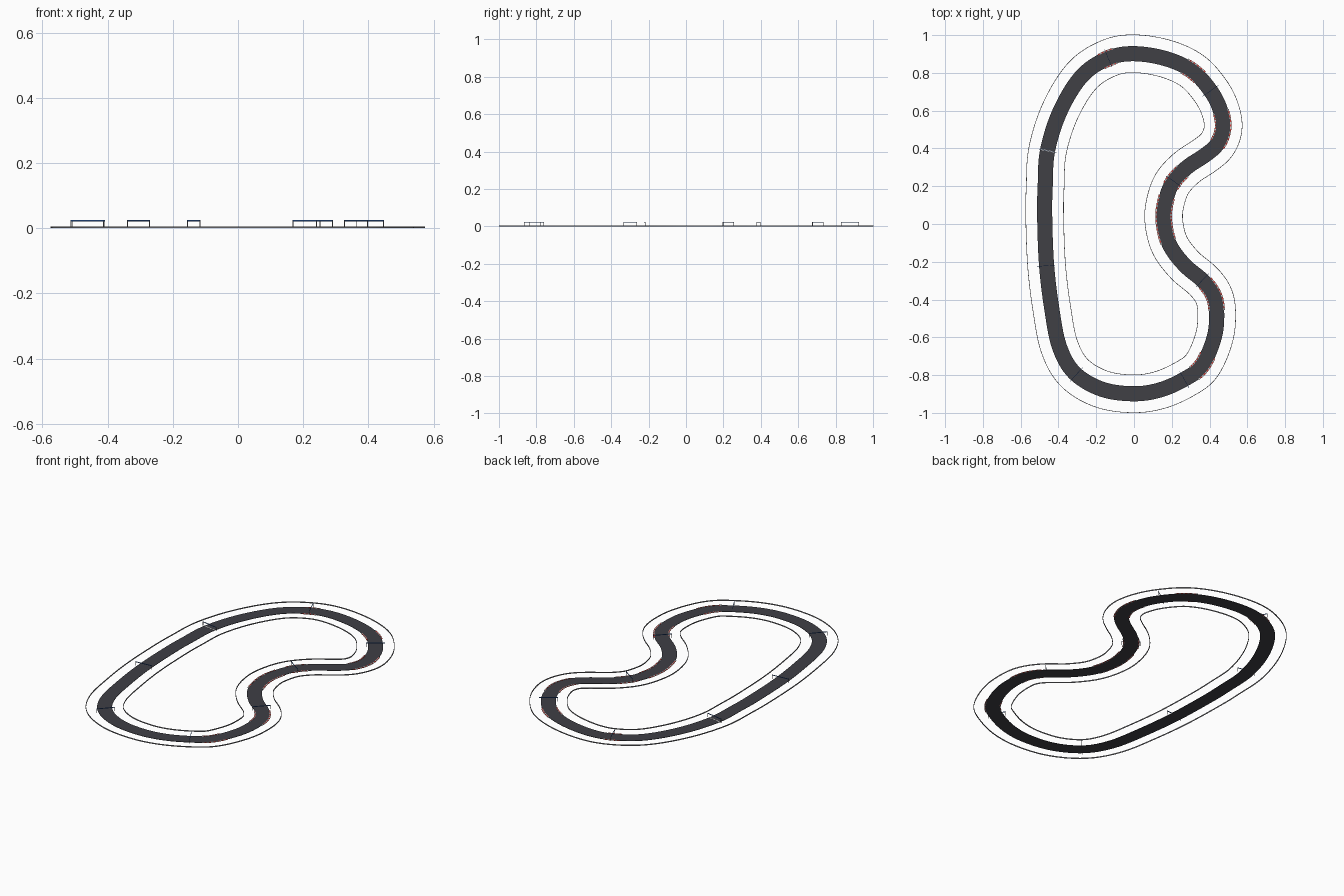
import bpy, bmesh, math
from mathutils import Vector

if "Cube" in bpy.data.objects:
    bpy.data.objects.remove(bpy.data.objects["Cube"])

# Centre line of the circuit, clockwise from the start line
PATH = [(-.458, .388), (-.39, .60), (-.275, .785), (-.135, .878), (0, .902), (.17, .875),
        (.31, .81), (.405, .706), (.455, .61), (.473, .51), (.44, .42), (.37, .36), (.28, .30),
        (.203, .217), (.167, .12), (.157, .02), (.188, -.11), (.27, -.22), (.365, -.30),
        (.422, -.378), (.438, -.47), (.425, -.60), (.36, -.75), (.268, -.821), (.14, -.878),
        (0, -.899), (-.17, -.875), (-.315, -.789), (-.395, -.65), (-.435, -.45),
        (-.463, -.217), (-.473, .05), (-.47, .20)]
N = 480


def closed_spline(pts, steps=24):
    p = [Vector((x, y, 0)) for x, y in pts]
    out = []
    for i in range(len(p)):
        a, b, c, d = (p[(i + k) % len(p)] for k in (-1, 0, 1, 2))
        for s in range(steps):
            t = s / steps
            out.append(.5 * (2 * b + (c - a) * t + (2 * a - 5 * b + 4 * c - d) * t * t
                             + (3 * b - a - 3 * c + d) * t ** 3))
    return out


def resample(pts, n):
    q = pts + [pts[0]]
    acc = [0]
    for a, b in zip(q, q[1:]):
        acc.append(acc[-1] + (b - a).length)
    out, j = [], 0
    for i in range(n):
        d = acc[-1] * i / n
        while acc[j + 1] < d:
            j += 1
        out.append(q[j].lerp(q[j + 1], (d - acc[j]) / (acc[j + 1] - acc[j])))
    return out


line = resample(closed_spline(PATH), N)
for _ in range(6):
    line = [(line[i - 1] + 2 * line[i] + line[(i + 1) % N]) / 4 for i in range(N)]


def frame(i):
    """Point, forward direction and outward (left of travel) direction."""
    t = (line[(i + 1) % N] - line[(i - 1) % N]).normalized()
    return line[i % N], t, Vector((-t.y, t.x, 0))


def material(name, rgb):
    m = bpy.data.materials.new(name)
    m.diffuse_color = (*rgb, 1)
    m.use_nodes = True
    m.node_tree.nodes["Principled BSDF"].inputs["Base Color"].default_value = m.diffuse_color
    return m


asphalt = material("asphalt", (.05, .05, .06))
red = material("kerb_red", (.7, .05, .04))
white = material("white_paint", (.9, .9, .9))
blue = material("gate_blue", (.03, .12, .4))
steel = material("barrier_grey", (.3, .3, .32))


def finish(bm, name, *mats):
    bmesh.ops.recalc_face_normals(bm, faces=bm.faces)
    me = bpy.data.meshes.new(name)
    bm.to_mesh(me)
    bm.free()
    ob = bpy.data.objects.new(name, me)
    bpy.context.collection.objects.link(ob)
    for m in mats:
        me.materials.append(m)
    return ob


def sweep(bm, idx, lo, hi, z0, z1, closed=False, mat=0):
    """Sweep a rectangle (offsets lo..hi, heights z0..z1) along the path samples."""
    rings = []
    for i in idx:
        p, t, n = frame(i)
        rings.append([bm.verts.new(p + n * o + Vector((0, 0, z)))
                      for o, z in ((lo, z0), (hi, z0), (hi, z1), (lo, z1))])
    pairs = list(zip(rings, rings[1:]))
    if closed:
        pairs.append((rings[-1], rings[0]))
    faces = [bm.faces.new((a[k], a[(k + 1) % 4], b[(k + 1) % 4], b[k]))
             for a, b in pairs for k in range(4)]
    if not closed:
        faces += [bm.faces.new(rings[0]), bm.faces.new(rings[-1])]
    for f in faces:
        f.material_index = mat


def box(bm, i, off, z, size, mat=0):
    """Box aligned with the track: size = (along, across, up)."""
    p, t, n = frame(i)
    vs = bmesh.ops.create_cube(bm, size=1)["verts"]
    for v in vs:
        c = v.co.copy()
        v.co = p + t * c.x * size[0] + n * (off + c.y * size[1]) + Vector((0, 0, z + c.z * size[2]))
    for f in {f for v in vs for f in v.link_faces}:
        f.material_index = mat


# Road and the two barriers
for name, lo, hi, top, m in (("road", -.04, .04, .002, asphalt),
                             ("outer_barrier", .0985, .1015, .006, steel),
                             ("inner_barrier", -.1015, -.0985, .006, steel)):
    bm = bmesh.new()
    sweep(bm, range(N), lo, hi, 0, top, closed=True)
    finish(bm, name, m)

# Red and white kerbs on both edges of the bends: (x, y, samples each side)
bm = bmesh.new()
for x, y, half in ((-.135, .88, 4), (.31, .81, 5), (.473, .51, 9), (.22, .24, 5),
                   (.16, .02, 12), (.425, -.38, 8), (.36, -.75, 6)):
    c = min(range(N), key=lambda i: (line[i] - Vector((x, y, 0))).length)
    for k in range(-half, half):
        for s in (-1, 1):
            sweep(bm, (c + k, c + k + 1), s * .037, s * .044, 0, .003, mat=k % 2)
finish(bm, "kerbs", red, white)

# Start line
bm = bmesh.new()
box(bm, 0, 0, .0022, (.006, .08, .001))
finish(bm, "start_line", white)

# Eight evenly spaced gates over the road
for g in range(8):
    bm = bmesh.new()
    i = g * N // 8
    for s in (-1, 1):
        box(bm, i, s * .05, .012, (.002, .002, .024), 0)
    box(bm, i, 0, .0228, (.002, .102, .004), 1)
    finish(bm, "gate", steel, blue)
